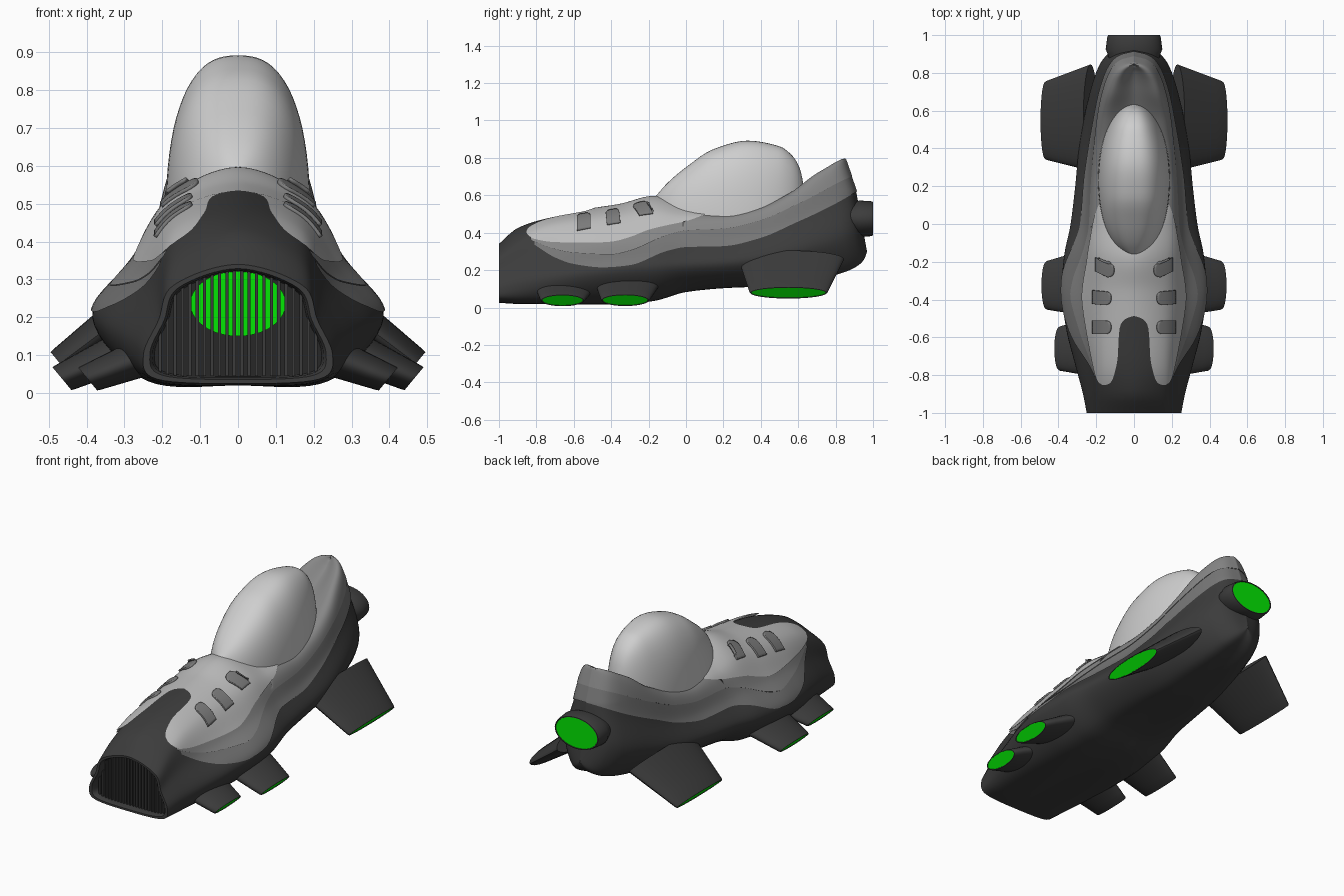
import bpy, bmesh, math
from mathutils import Vector

if "Cube" in bpy.data.objects:
    bpy.data.objects.remove(bpy.data.objects["Cube"])

def material(name, *c):
    m = bpy.data.materials.new(name)
    m.diffuse_color = (*(c if len(c) == 3 else c * 3), 1)
    m.use_nodes = True
    m.node_tree.nodes["Principled BSDF"].inputs["Base Color"].default_value = m.diffuse_color
    return m

DARK, BLACK = material("dark grey shell", 0.045), material("intake black", 0.02)
STRIP, COLLAR = material("strip grey", 0.18), material("collar grey", 0.24)
LIGHT, GLASS = material("light grey upper", 0.5), material("canopy grey", 0.62)
LACE, GREEN = material("lace grey", 0.2), material("glow green", 0.001, 0.8, 0.001)

def curve(keys, t):
    """Smooth, non-overshooting interpolation of rows (t, v1, v2, ...)."""
    t = min(max(t, keys[0][0]), keys[-1][0])
    i = max(k for k in range(len(keys) - 1) if keys[k][0] <= t)
    a, b, last = keys[i], keys[i + 1], len(keys) - 2
    h = b[0] - a[0]
    s = (t - a[0]) / h
    def slope(k, c):
        l, r = [(keys[j + 1][c] - keys[j][c]) / (keys[j + 1][0] - keys[j][0])
                for j in (max(k - 1, 0), min(k, last))]
        return 0 if l * r <= 0 else 2 * l * r / (l + r)
    return [a[c] * (2*s**3 - 3*s*s + 1) + b[c] * (3*s*s - 2*s**3)
            + h * (slope(i, c) * (s**3 - 2*s*s + s) + slope(i + 1, c) * (s**3 - s*s))
            for c in range(1, len(a))]

def grid(name, rows, mats, rule=None, closed=False, mirror=True, thick=0):
    """Skin a list of point rows; closed rows become capped tubes."""
    bm = bmesh.new()
    vs = [[bm.verts.new(p) for p in r] for r in rows]
    n = len(rows[0])
    for i in range(len(vs) - 1):
        for j in range(n if closed else n - 1):
            k = (j + 1) % n
            f = bm.faces.new((vs[i][j], vs[i + 1][j], vs[i + 1][k], vs[i][k]))
            f.material_index = rule(i) if rule else 0
    if closed:
        bm.faces.new(vs[0])
        bm.faces.new(vs[-1]).material_index = len(mats) - 1
        bmesh.ops.recalc_face_normals(bm, faces=bm.faces)
    bmesh.ops.remove_doubles(bm, verts=bm.verts, dist=1e-5)
    me = bpy.data.meshes.new(name)
    bm.to_mesh(me)
    bm.free()
    for m in mats:
        me.materials.append(m)
    ob = bpy.data.objects.new(name, me)
    bpy.context.collection.objects.link(ob)
    bpy.ops.object.select_all(action='DESELECT')
    ob.select_set(True)
    bpy.context.view_layer.objects.active = ob
    bpy.ops.object.shade_smooth_by_angle(angle=math.radians(38))
    if thick:
        ob.modifiers.new("thickness", 'SOLIDIFY').thickness = thick
    if mirror:
        ob.modifiers.new("mirror", 'MIRROR')

# Hull stations: y, bottom z, bottom half width, half width, its z, lip x, lip z, centre z
HULL = [
    (-1.0, .025, .215, .25, .10, .17, .285, .34), (-.9, .02, .22, .27, .125, .165, .36, .425),
    (-.75, .02, .23, .31, .15, .16, .425, .475), (-.55, .02, .24, .36, .18, .16, .46, .512),
    (-.35, .022, .24, .385, .20, .165, .485, .543), (-.17, .04, .23, .37, .21, .172, .51, .585),
    (0, .085, .20, .335, .22, .182, .485, .55), (.2, .105, .18, .31, .23, .18, .485, .48),
    (.4, .115, .16, .29, .25, .17, .525, .50), (.55, .135, .15, .265, .28, .158, .595, .575),
    (.7, .165, .13, .225, .33, .13, .695, .66), (.8, .20, .11, .185, .37, .105, .74, .71),
    (.86, .235, .08, .14, .40, .08, .765, .745), (.89, .265, .05, .09, .42, .052, .774, .768),
    (.91, .30, 0, 0, .43, 0, .778, .777)]
END = .91

def surf(y, u):
    """Hull surface: u runs 0 (keel) to 5 (top centre)."""
    zb, wb, w, zw, xl, zl, zt = curve(HULL, y)
    p = [(-wb, zb + .012), (0, zb), (wb, zb + .012), (w, zw),
         ((w + xl) / 2, (zw + zl) / 2), (xl, zl), (0, zt), (-xl, zl)]
    i = min(int(u), 4)
    s = u - i
    x, z = [.5 * (2*b + (c - a) * s + (2*a - 5*b + 4*c - d) * s*s + (3*b - a - 3*c + d) * s**3)
            for a, b, c, d in zip(*p[i:i + 4])]
    k = min(max((y - .5) / .4, 0), 1)
    lean = k * k * (3 - 2 * k) * (.62 - z) * (.35 if z > .62 else .18)   # heel leans forward
    return Vector((max(x, 0), y + lean, z))

def raised(y, u, off):
    e = 1e-3
    y0, u0 = min(y, END - 2*e), min(u, 5 - e)
    n = (surf(y0 + e, u0) - surf(y0 - e, u0)).cross(surf(y0, u0 + e) - surf(y0, u0 - e))
    p = surf(y, u) + n.normalized() * off
    if u > 4.999 or y > END - 1e-4:
        p.x = 0
    return p

def solve(test, lo, hi):
    for _ in range(26):
        m = (lo + hi) / 2
        lo, hi = (m, hi) if test(m) else (lo, m)
    return lo

def u_at_x(y, x):
    return solve(lambda u: surf(y, u).x > x, 2.2, 5)

def band(keys):
    return lambda y: solve(lambda u: surf(y, u).z < curve(keys, y)[0], 2, 4)

def ys(a, b, n):
    """Even samples, crowded towards the rounded heel."""
    if b < END:
        return [a + (b - a) * i / n for i in range(n + 1)]
    return ys(a, .8, n) + [.8 + .11 * math.sin(math.pi / 2 * i / 14) for i in range(1, 15)]

def patch(name, mat, samples, lo, hi, off, n=12, thick=0, skew=0):
    """Plate that follows the hull between two limits."""
    rows = []
    for y in samples:
        a = lo(y)
        b = max(hi(y), a + .001)
        rows.append([raised(y + skew * j / n, a + (b - a) * j / n, off) for j in range(n + 1)])
    grid(name, rows, [mat], thick=thick)

# Hull shell
grid("hull", [[surf(y, j / 8) for j in range(41)] for y in ys(-1, END, 60)], [DARK])

# Side bands that wrap round the heel
LOW = [(-.81, .335), (-.7, .265), (-.6, .23), (-.45, .213), (-.3, .225), (-.1, .3), (0, .32),
       (.2, .325), (.4, .37), (.6, .46), (.8, .56), (END, .62)]
MID = [(-.83, .36), (-.7, .31), (-.6, .29), (-.4, .28), (-.3, .30), (-.1, .385), (0, .41),
       (.2, .42), (.4, .465), (.6, .555), (.8, .655), (END, .70)]
UPPER = [(-.85, .395), (-.84, .375), (-.8, .36), (-.7, .345), (-.5, .34), (-.4, .345),
         (-.3, .37), (-.2, .41), (-.1, .435), (0, .455), (.1, .487)]
TOE = [(-.85, .14), (-.84, .12), (-.8, .10), (-.7, .08), (-.6, .075), (-.54, .068),
       (-.51, .05), (-.495, .025), (-.488, 0)]
patch("side_strip", STRIP, ys(-.81, END, 60), band(LOW), band(MID), .005)
patch("collar", COLLAR, ys(-.83, END, 60), band(MID),
      lambda y: band(UPPER)(y) + .06 if y < 0 else 5, .007, 20)

# Light upper with two lobes that flank the toe cap
patch("upper", LIGHT, ys(-.85, -.8, 8) + ys(-.79, -.53, 14) + ys(-.52, -.487, 12) + ys(-.47, .1, 24),
      band(UPPER), lambda y: u_at_x(y, curve(TOE, y)[0]) if y < -.488 else 5, .012, 18)

# Lace plates, rounded at the upper end
for k, (yc, xo, skew) in enumerate([(-.545, .205, 0), (-.385, .205, -.006), (-.212, .19, -.03)]):
    patch("lace_plate_%d" % (k + 1), LACE, [yc - .036 * math.cos(math.pi * i / 16) for i in range(17)],
          lambda y: u_at_x(y, xo),
          lambda y: u_at_x(y, xo - .06 - .03 * max(1 - (abs(y - yc) / .036)**3, 0) ** .5),
          .021, 10, .012, skew)

# Canopy bubble
DOME = [(-.17, .585), (-.1, .665), (0, .75), (.15, .848), (.33, .892), (.5, .862),
        (.57, .81), (.61, .74), (.635, .62)]
rows = []
for i in range(41):
    c = -math.cos(math.pi * i / 40)
    y = .2325 + .4025 * c
    hw, zt = .191 * max(1 - c * c, 0) ** .47, curve(DOME, y)[0]
    rows.append([(hw * max(math.cos(t), 0) ** .78, y, .44 + (zt - .44) * math.sin(t) ** .78)
                 for t in [math.pi / 2 * j / 18 for j in range(18)]] + [(0, y, zt)])
grid("canopy", rows, [GLASS])

# Nose intake: rim, recess, glow and bars
grid("intake_rim", [[(p.x * s, y, .18 + (p.z - .18) * s) for p in [surf(-1, j / 8) for j in range(41)]]
                    for s, y in [(0, -.92), (.88, -.92), (.9, -.985), (.93, -1), (1, -1)]],
     [DARK, BLACK], lambda i: 1 if i == 0 else 0)

def oval(c, a, b, n=40):
    return [Vector(c) + a * math.cos(2 * math.pi * i / n) + b * math.sin(2 * math.pi * i / n)
            for i in range(n)]

X, Y, Z = Vector((1, 0, 0)), Vector((0, 1, 0)), Vector((0, 0, 1))
grid("intake_glow", [oval((0, y, .236), X * .126, Z * .086) for y in (-.915, -.924)],
     [GREEN], closed=True, mirror=False)
for k in range(11):
    x = .0098 + .0196 * k
    top = .18 + (surf(-1, u_at_x(-1, x / .9)).z - .18) * .9
    grid("intake_bar_%d" % (k + 1), [[(x + .0042 * a, -.95 + .021 * b, z) for a, b in
                                      ((-1, -1), (1, -1), (1, 1), (-1, 1))] for z in (.045, top)],
         [DARK], closed=True)

# Rear nozzle
grid("rear_nozzle", [oval((0, y, .475), X * a, Z * b) for y, a, b in
                     [(.82, .12, .08), (.90, .14, .088), (.925, .15, .097), (.985, .142, .094),
                      (1.0, .138, .09), (1.0, .133, .086), (.997, .132, .085)]],
     [DARK, GREEN], closed=True, mirror=False)

# Hover pods: tip centre, half length, growth, sweep length, sweep direction
V, FACE = Vector((.64, 0, .77)), Vector((.77, 0, -.64))
for name, tip, a, grow, length, sweep in [
        ("rear_pod", (.47, .548, .078), .207, .075, .30, (.80, 0, -.60)),
        ("middle_pod", (.465, -.325, .038), .128, .05, .24, (.91, 0, -.41)),
        ("front_pod", (.397, -.66, .037), .116, .05, .22, (.93, 0, -.36))]:
    tip, D = Vector(tip), Vector(sweep)
    rings = [oval(tip - D * length * t + Y * .015 * t, Y * (a + grow * t), V * (.04 + .02 * t))
             for t in (1, .75, .5, .25, .03)]
    rings += [oval(tip, Y * (a - .003), V * .039), oval(tip, Y * (a - .007), V * .036),
              oval(tip - FACE * .003, Y * (a - .008), V * .0355)]
    grid(name, rings, [DARK, GREEN], closed=True)
